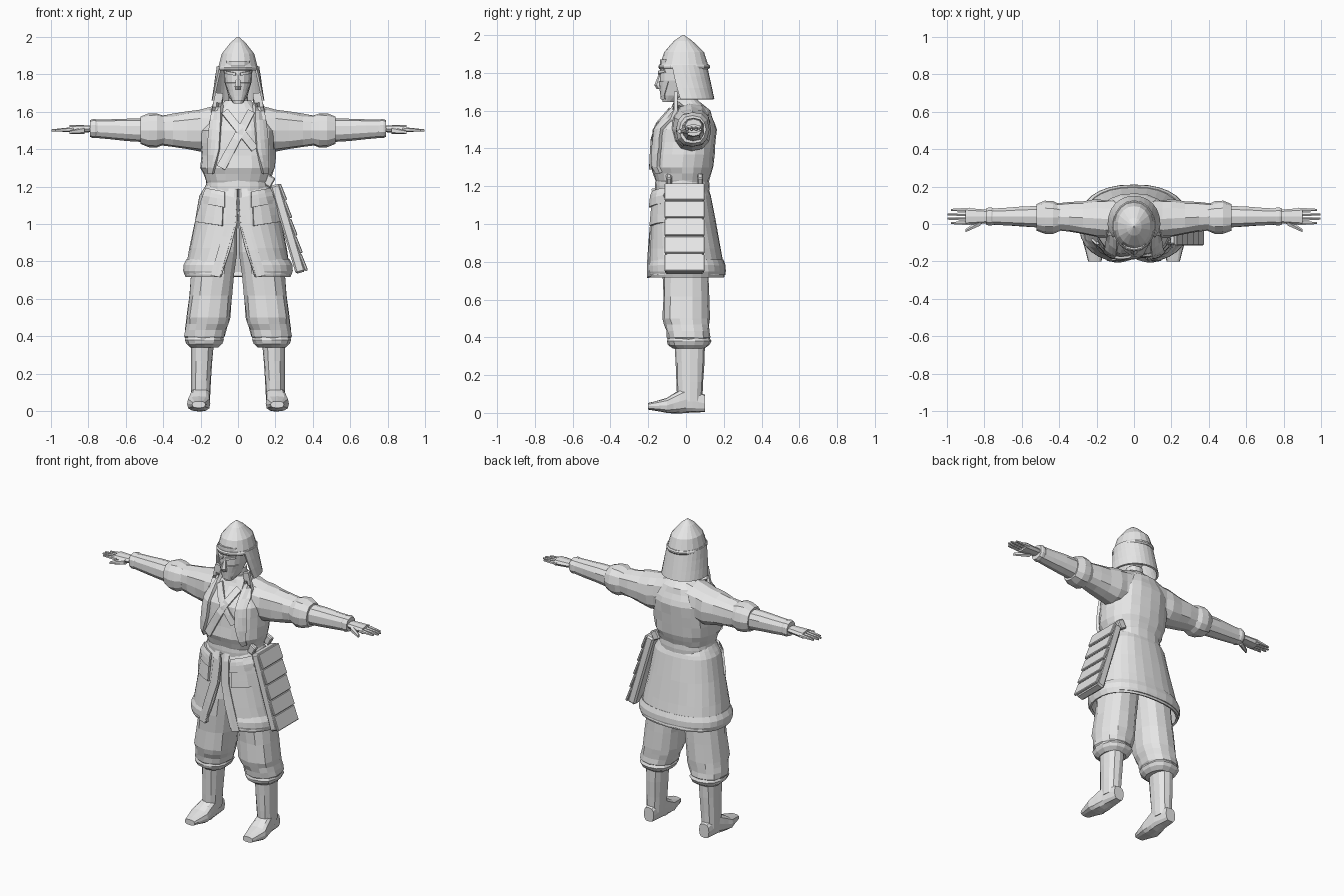
import bpy, bmesh, math, random
from mathutils import Matrix, Vector
from mathutils.bvhtree import BVHTree

random.seed(4)
if "Cube" in bpy.data.objects:
    bpy.data.objects.remove(bpy.data.objects["Cube"])

grey = bpy.data.materials.new("plain_grey")
grey.use_nodes = True
tone = [.8] * 3 + [1]
grey.diffuse_color = tone
grey.node_tree.nodes["Principled BSDF"].inputs["Base Color"].default_value = tone


def finish(name, bm, mirror=False, thickness=0, bevel=0):
    """Turn a bmesh into a flat-shaded object and return its ray-cast tree."""
    bmesh.ops.recalc_face_normals(bm, faces=bm.faces)
    mesh = bpy.data.meshes.new(name)
    bm.to_mesh(mesh)
    tree = BVHTree.FromBMesh(bm)
    bm.free()
    mesh.materials.append(grey)
    obj = bpy.data.objects.new(name, mesh)
    bpy.context.collection.objects.link(obj)
    if thickness:
        solidify = obj.modifiers.new("thickness", "SOLIDIFY")
        solidify.thickness = thickness
        solidify.offset = 0
    if bevel:
        chamfer = obj.modifiers.new("bevel", "BEVEL")
        chamfer.width = bevel
        chamfer.segments = 1
    if mirror:
        obj.modifiers.new("mirror", "MIRROR").use_mirror_merge = False
    return tree


def sample(stations, steps):
    """Straight in-between stations along a path."""
    rows = []
    for first, second in zip(stations, stations[1:]):
        for step in range(steps):
            rows.append([p + (q - p) * step / steps for p, q in zip(first, second)])
    rows.append(list(stations[-1]))
    return rows


def tube(name, path, widths, depth=1, bulge=0, sides=12, steps=3, power=.85,
         rough=0, gap=None, **options):
    """Skin rounded rings along a path; gap(height) leaves the front open."""
    depths = depth if isinstance(depth, tuple) else [depth] * len(path)
    rows = sample([(*p, w, d) for p, w, d in zip(path, widths, depths)], steps)
    span = [abs(q - p) for p, q in zip(path[0], path[-1])]
    axis = span.index(max(span))
    across, up = [i for i in range(3) if i != axis]
    bm = bmesh.new()
    rings = []
    for index, row in enumerate(rows):
        width = row[3] + bulge * math.sin(math.pi * index / (len(rows) - 1))
        opening = gap(row[2]) if gap else 0
        ring = []
        for i in range(sides + bool(gap)):
            angle = opening + 2 * (math.pi - opening) * i / sides
            s, c = math.sin(angle), -math.cos(angle)
            reach = width * (1 + random.uniform(-rough, rough))
            point = row[:3]
            point[across] += reach * math.copysign(abs(s) ** power, s)
            point[up] += reach * row[4] * math.copysign(abs(c) ** power, c)
            ring.append(bm.verts.new(point))
        rings.append(ring)
    for low, high in zip(rings, rings[1:]):
        for i in range(sides):
            j = (i + 1) % len(low)
            bm.faces.new((low[i], low[j], high[j], high[i]))
    if not gap:
        bm.faces.new(rings[0])
        bm.faces.new(rings[-1])
    return finish(name, bm, **options)


def ribbon(name, surface, path, widths, lift=.006, columns=3, start=-.17,
           thickness=.014, **options):
    """Lay a strip along (x, z) points on the front of a surface."""
    rows = sample([(*p, w) for p, w in zip(path, widths)], 4)
    along = (Vector(path[-1]) - Vector(path[0])).normalized()
    depth = [start] * (columns + 1)
    bm = bmesh.new()
    grid = []
    for x, z, width in rows:
        line = []
        for c in range(columns + 1):
            offset = (c / columns - .5) * width
            px, pz = x - along.y * offset, z + along.x * offset
            hit = surface.ray_cast(Vector((px, -1, pz)), Vector((0, 1, 0)))[0]
            if hit and hit.y < .03:
                depth[c] = hit.y
            line.append(bm.verts.new((px, depth[c] - lift, pz)))
        grid.append(line)
    for low, high in zip(grid, grid[1:]):
        for c in range(columns):
            bm.faces.new((low[c], low[c + 1], high[c + 1], high[c]))
    finish(name, bm, thickness=thickness, **options)


def box(name, size, matrix, bevel=.006):
    bm = bmesh.new()
    bmesh.ops.create_cube(bm, size=1, matrix=matrix @ Matrix.Diagonal((*size, 1)))
    finish(name, bm, bevel=bevel)


# Jacket, belt and neck
torso = tube("torso", [(0, -.02, 1.2), (0, -.02, 1.3), (0, 0, 1.5), (0, .02, 1.6), (0, 0, 1.66)],
             widths=(.16, .2, .2, .13, .07), depth=.83, sides=20, rough=.025)
tube("belt", [(0, -.02, 1.17), (0, -.02, 1.27)], widths=(.17, .16), depth=.84,
     bulge=.006, sides=20)
tube("neck", [(0, 0, 1.6), (0, 0, 1.7)], widths=(.06, .05))

# Crossed lapels and hanging scarf ends
ribbon("under_lapel", torso, [(-.07, 1.6), (.09, 1.4)], widths=(.04, .04), start=-.08)
ribbon("over_lapel", torso, [(.07, 1.6), (-.09, 1.3)], widths=(.04, .05), start=-.08, lift=.011)
ribbon("scarf_end", torso, [(.1, 1.7), (.115, 1.6), (.13, 1.4), (.145, 1.27)],
       widths=(.04, .055, .06, .025), start=-.04, lift=.014, thickness=.02, mirror=True)

# Sleeves, rolled cuffs and forearms
tube("sleeve", [(.06, .02, 1.52), (.2, .03, 1.5), (.42, .04, 1.5)],
     widths=(.11, .1, .07), depth=1.1, rough=.05, mirror=True)
tube("rolled_cuff", [(.39, .035, 1.5), (.52, .035, 1.5)], widths=(.07, .07), depth=1.05,
     bulge=.02, rough=.03, mirror=True)
tube("forearm", [(.5, .04, 1.5), (.78, .04, 1.51)], widths=(.06, .044), depth=1.07,
     sides=10, rough=.03, mirror=True)
tube("wrist_band", [(.75, .04, 1.51), (.79, .04, 1.51)], widths=(.045, .045),
     bulge=.006, sides=10, mirror=True)

# Hands
tube("palm", [(.77, .04, 1.51), (.9, .04, 1.505)], widths=(.035, .046), depth=.5,
     sides=8, mirror=True)
for i in range(4):
    y = .005 + i * .0235
    tip = 1 - .02 * abs(i - 1.5) ** 2 / 2
    tube(f"finger_{i + 1}", [(.88, y, 1.505), (tip, y, 1.5)], widths=(.013, .006),
         sides=6, mirror=True)
tube("thumb", [(.82, .01, 1.5), (.9, -.035, 1.49)], widths=(.02, .01), sides=6, mirror=True)


# Open-fronted skirt with hem, trim and pockets
def skirt_opening(height):
    return max(.01, .98 - height)


skirt = tube("skirt", [(0, -.02, 1.21), (0, -.02, 1.15), (0, 0, .73)], widths=(.165, .2, .28),
             depth=.73, sides=28, rough=.01, gap=skirt_opening, thickness=.012)
tube("hem", [(0, 0, .81), (0, 0, .72)], widths=(.27, .275), depth=.71, bulge=.016,
     sides=28, gap=skirt_opening, thickness=.014)
ribbon("front_trim", skirt, [(.025, 1.19), (.04, 1), (.12, .72)], widths=(.05, .05, .05),
       mirror=True)
ribbon("hip_pocket", skirt, [(.125, 1.16), (.15, 1)], widths=(.1, .14),
       thickness=.03, mirror=True)
ribbon("pocket_flap", skirt, [(.12, 1.18), (.135, 1.1)], widths=(.1, .13),
       lift=.024, mirror=True)

# Slanted satchel with stepped flaps and straps
frame = Matrix.Translation((.266, -.008, .975)) @ Matrix.Rotation(-.288, 4, "Y")
box("satchel", (.055, .205, .49), frame, bevel=.01)
for i in range(5):
    tilt = Matrix.Translation((.029, 0, .195 - i * .098)) @ Matrix.Rotation(-.09, 4, "Y")
    box(f"satchel_flap_{i + 1}", (.016, .212, .094), frame @ tilt, bevel=.004)
for side, y in (("front", -.09), ("back", .075)):
    box(f"satchel_{side}_strap", (.05, .03, .06),
        Matrix.Translation((.165, y, 1.23)) @ Matrix.Rotation(.5, 4, "Y"))

# Baggy trousers with gathered ends
tube("trouser_leg", [(.09, 0, 1.05), (.12, 0, .85), (.16, 0, .5), (.18, .015, .4), (.18, .01, .34)],
     widths=(.09, .115, .118, .108, .065), depth=1.05, sides=14, rough=.04, mirror=True)
tube("gathered_band", [(.18, .015, .4), (.18, .015, .34)], widths=(.1, .075), depth=1.1,
     bulge=.018, sides=14, rough=.03, mirror=True)

# Boots
tube("boot_shaft", [(.19, .02, .37), (.2, .02, .06)], widths=(.06, .05), depth=1.35,
     rough=.03, mirror=True)
tube("boot_foot", [(.2, .1, .05), (.2, 0, .07), (.21, -.1, .04), (.21, -.2, .035)],
     widths=(.035, .05, .062, .035), depth=(1.3, 1.4, .65, .5), power=.7,
     rough=.02, mirror=True)

# Face with mask
face = tube("face", [(0, -.09, 1.645), (0, -.06, 1.68), (0, -.04, 1.76), (0, -.03, 1.87)],
            widths=(.025, .05, .073, .08), depth=1.35, sides=16)
tube("nose", [(0, -.13, 1.715), (0, -.14, 1.735), (0, -.13, 1.8)],
     widths=(.018, .02, .008), depth=1.4, sides=6)
ribbon("face_mask", face, [(0, 1.755), (0, 1.66)], widths=(.13, .06), columns=8,
       lift=.004, thickness=.008, start=-.13)
ribbon("brow", face, [(.012, 1.8), (.06, 1.81)], widths=(.015, .015), lift=.006,
       start=-.13, mirror=True)

# Pointed helmet, rim and neck guard
tube("helmet", [(0, -.01, 1.83), (0, -.01, 1.91), (0, -.015, 1.97), (0, -.015, 2)],
     widths=(.109, .088, .04, .004), depth=1.2, sides=18, power=.95)
tube("helmet_rim", [(0, -.01, 1.82), (0, -.01, 1.845)], widths=(.107, .107), depth=1.22,
     bulge=.006, sides=18, power=.95)
tube("neck_guard", [(0, -.01, 1.84), (0, 0, 1.66)], widths=(.108, .135), depth=1.07,
     sides=18, power=.95, gap=lambda height: 4.7 - 2 * height, thickness=.012)
